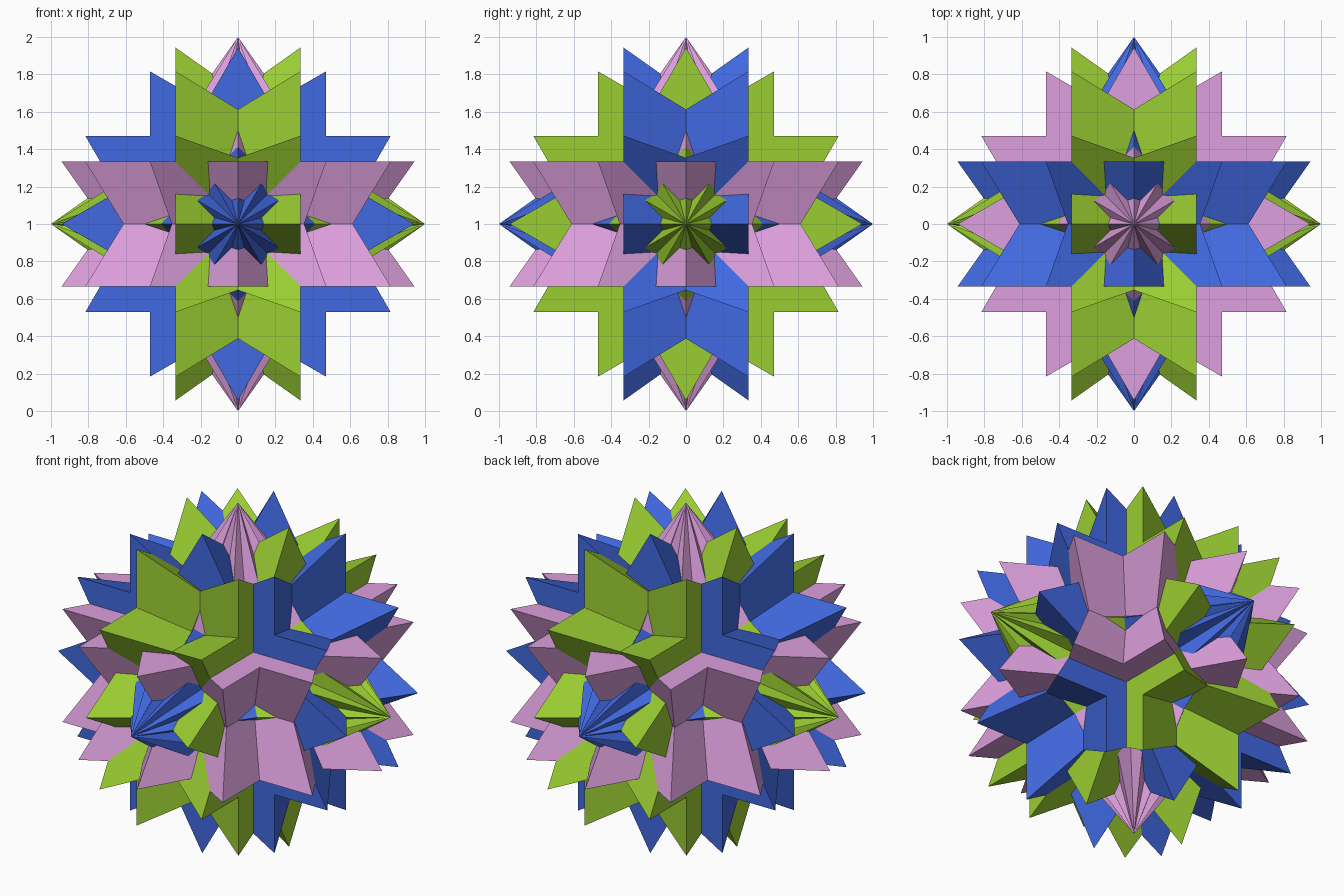
import bpy
import bmesh
from math import radians, cos, sin, sqrt
from mathutils import Matrix, Vector

cube = bpy.data.objects.get("Cube")
if cube:
    bpy.data.objects.remove(cube, do_unlink=True)

CENTRE = Matrix.Translation((0, 0, 1))
BASE_Z = -1 / 3               # base plane of a tetrahedron with unit circumradius
BASE_R = 2 * sqrt(2) / 3      # radius of its base triangle


def srgb(r, g, b):
    """8-bit display colour to linear RGBA."""
    def lin(c):
        c /= 255
        return c / 12.92 if c <= 0.04045 else ((c + 0.055) / 1.055) ** 2.4
    return (lin(r), lin(g), lin(b), 1.0)


def make_material(name, colour):
    mat = bpy.data.materials.new(name)
    mat.use_nodes = True
    mat.diffuse_color = colour
    bsdf = next(n for n in mat.node_tree.nodes if n.type == 'BSDF_PRINCIPLED')
    bsdf.inputs["Base Color"].default_value = colour
    return mat


def add_tetrahedron(bm, matrix):
    """Regular tetrahedron with its apex on local +Z."""
    apex = bm.verts.new(matrix @ Vector((0, 0, 1)))
    base = [bm.verts.new(matrix @ Vector((BASE_R * cos(radians(a)),
                                          BASE_R * sin(radians(a)), BASE_Z)))
            for a in (0, 120, 240)]
    for i in range(3):
        bm.faces.new((apex, base[i], base[(i + 1) % 3]))
    bm.faces.new(reversed(base))


def make_cluster(name, material, turn_axis, turns):
    """Eight interlocked tetrahedra: four twists towards each end of one axis."""
    bm = bmesh.new()
    for turn in turns:
        aim = CENTRE @ Matrix.Rotation(radians(turn), 4, turn_axis)
        for twist in (0, 30, 60, 90):
            add_tetrahedron(bm, aim @ Matrix.Rotation(radians(twist), 4, 'Z'))
    mesh = bpy.data.meshes.new(name)
    bm.to_mesh(mesh)
    bm.free()
    mesh.materials.append(material)
    bpy.context.collection.objects.link(bpy.data.objects.new(name, mesh))


# One colour of star cluster along each axis
make_cluster("green_star_side_to_side",
             make_material("yellow green", srgb(154, 205, 50)), 'Y', (90, -90))
make_cluster("blue_star_front_to_back",
             make_material("royal blue", srgb(65, 105, 225)), 'X', (90, -90))
make_cluster("pink_star_upright",
             make_material("plum pink", srgb(221, 160, 221)), 'X', (0, 180))
